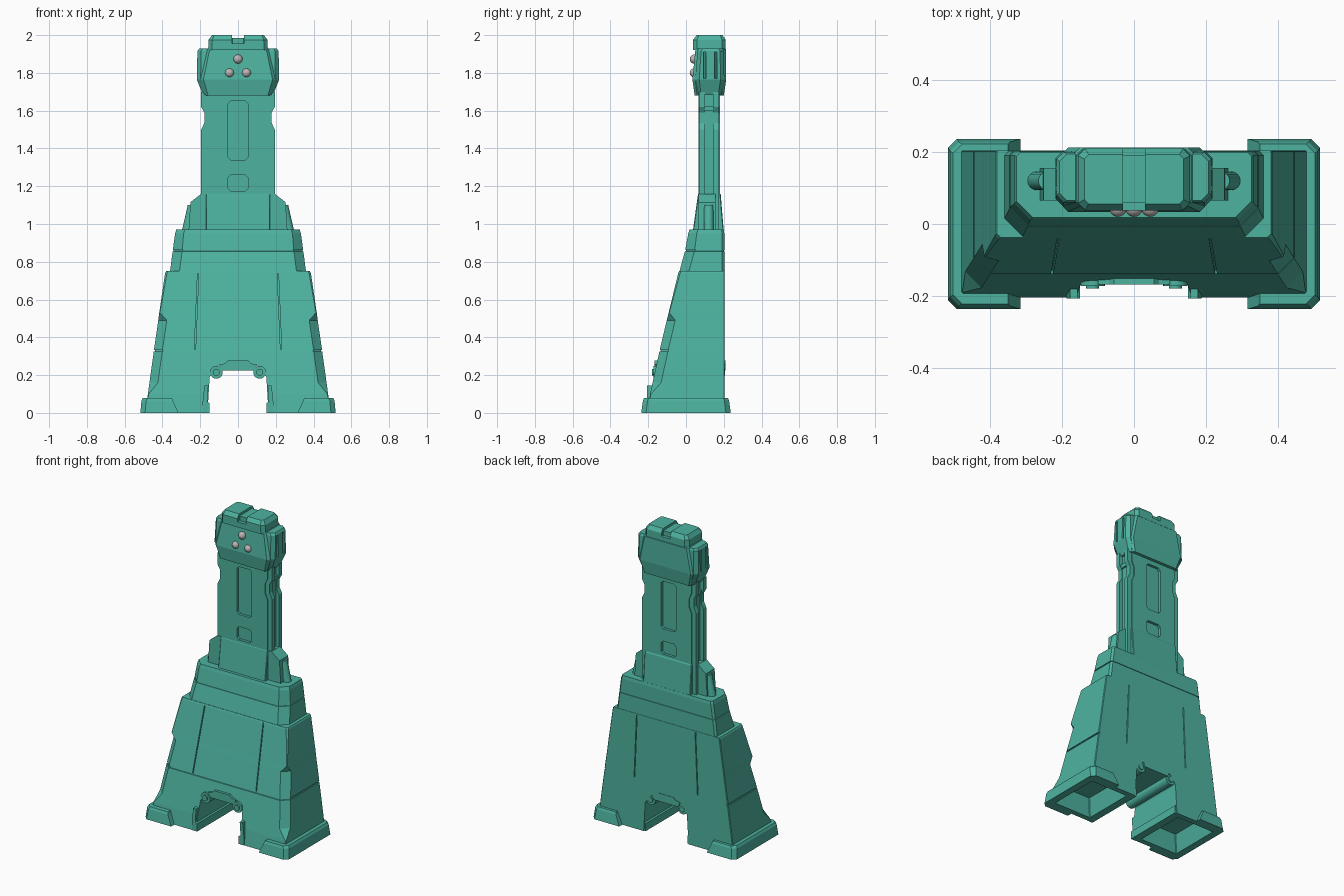
import bpy, bmesh, math
from mathutils import Matrix

cube = bpy.data.objects.get("Cube")
if cube:
    bpy.data.objects.remove(cube)


def material(name, color, rough):
    m = bpy.data.materials.new(name)
    m.use_nodes = True
    m.diffuse_color = color
    shader = m.node_tree.nodes["Principled BSDF"]
    shader.inputs["Base Color"].default_value = color
    shader.inputs["Roughness"].default_value = rough
    return m


TEAL = material("teal armour", (0.075, 0.45, 0.35, 1), 0.6)
GREY = material("pale grey lamp", (0.5, 0.46, 0.46, 1), 0.4)


def make(name, bm, mat=TEAL):
    bmesh.ops.recalc_face_normals(bm, faces=bm.faces[:])
    mesh = bpy.data.meshes.new(name)
    bm.to_mesh(mesh)
    bm.free()
    mesh.materials.append(mat)
    ob = bpy.data.objects.new(name, mesh)
    bpy.context.collection.objects.link(ob)
    return ob


def loft(name, rings):
    """Join matching closed rings of points and cap both ends."""
    bm = bmesh.new()
    loops = [[bm.verts.new(p) for p in ring] for ring in rings]
    n = len(loops[0])
    for a, b in zip(loops, loops[1:]):
        for i in range(n):
            j = (i + 1) % n
            bm.faces.new((a[i], a[j], b[j], b[i]))
    bm.faces.new(loops[0][::-1])
    bm.faces.new(loops[-1])
    return make(name, bm)


def ring(z, x0, x1, y0, y1, front=0.004, back=0.004):
    """Rectangle at height z with chamfered front and back corners."""
    f, b = front, back
    pts = [(x0 + f, y0), (x1 - f, y0), (x1, y0 + f), (x1, y1 - b),
           (x1 - b, y1), (x0 + b, y1), (x0, y1 - b), (x0, y0 + f)]
    return [(x, y, z) for x, y in pts]


def tower(name, levels):
    """Symmetric stack: z, half width, front y, back y, chamfers."""
    return loft(name, [ring(z, -w, w, *rest) for z, w, *rest in levels])


def prism(name, pts, y0, y1, side=1):
    """Extrude an x-z outline along y."""
    return loft(name, [[(x * side, y, z) for x, z in pts] for y in (y0, y1)])


def box(name, x0, x1, y0, y1, z0, z1, c=0.003):
    return loft(name, [ring(z, x0, x1, y0, y1, c, c) for z in (z0, z1)])


def mirrored(half):
    return half + [(-x, z) for x, z in reversed(half)]


def cut(ob, cutter, keep=False):
    cutter.hide_render = True
    mod = ob.modifiers.new("cut", 'BOOLEAN')
    mod.operation = 'DIFFERENCE'
    mod.solver = 'EXACT'
    mod.object = cutter
    bpy.context.view_layer.objects.active = ob
    bpy.ops.object.modifier_apply(modifier=mod.name)
    if not keep:
        bpy.data.objects.remove(cutter)


def cylinder(name, r, x, z, y0, y1):
    bm = bmesh.new()
    bmesh.ops.create_cone(bm, cap_ends=True, segments=20, radius1=r, radius2=r, depth=y1 - y0,
                          matrix=Matrix.Translation((x, (y0 + y1) / 2, z)) @ Matrix.Rotation(math.pi / 2, 4, 'X'))
    return make(name, bm)


def smooth(ob):
    bpy.ops.object.select_all(action='DESELECT')
    ob.select_set(True)
    bpy.context.view_layer.objects.active = ob
    bpy.ops.object.shade_smooth_by_angle(angle=math.radians(35))


# Lower body with cut-away front corners and a seam
B = 0.205
body = tower("lower_body", [
    (0, .49, -.205, B), (.1, .477, -.19, B), (.16, .469, -.177, B, .045),
    (.324, .446, -.141, B, .045), (.325, .44, -.135, B, .042), (.333, .439, -.133, B, .042),
    (.334, .445, -.139, B, .045), (.49, .422, -.102, B, .045), (.53, .417, -.092, B),
    (.74, .386, -.041, B, .01), (.75, .381, -.037, B, .01)])
cut(body, prism("arch_cutter", mirrored([(.168, -.1), (.15, .19), (.105, .25)]), -.5, .5))

for s, side in ((-1, "right"), (1, "left")):
    # Vertical panel seams, front and back
    for y_low, y_high, d in ((-.24, -.14, .112), (.198, .198, .1)):
        rings = []
        for z, x, y in ((.334, .225, y_low), (.742, .208, y_high)):
            a, b = sorted((s * x, s * (x + .006)))
            rings.append([(a, y, z), (b, y, z), (b, y + d, z), (a, y + d, z)])
        cut(body, loft("seam_cutter", rings))

    # Foot cladding with a slanted inner end
    foot_rings = []
    for z, xi, xo, y in ((0, .315, .517, .237), (.065, .345, .511, .228), (.08, .35, .503, .222)):
        half = [(xi, -y), (xo - .025, -y), (xo, -y + .025)]
        foot_rings.append([(s * x, v, z) for x, v in half + [(x, -v) for x, v in reversed(half)]])
    foot = loft(side + "_foot", foot_rings)
    # Hollow underside shared by the foot and the body
    hollow = loft("hollow_cutter", [ring(z, s * .335 - w, s * .335 + w, -d, d)
                                    for z, w, d in ((-.02, .14, .175), (.11, .105, .14))])
    cut(foot, hollow, keep=True)
    cut(body, hollow)

    # Inner leg plate and hinge roll
    prism(side + "_inner_leg_plate",
          [(.15, 0), (.15, .05), (.163, .06), (.157, .145), (.178, .145), (.188, .05), (.188, 0)],
          -.207, .2, s)
    smooth(cylinder(side + "_arch_roll", .034, s * .115, .215, -.172, .2))
    smooth(cylinder(side + "_arch_roll_pin", .018, s * .115, .215, -.18, .207))

# Arch bracket between the rolls
prism("arch_bracket", mirrored([(.09, .225), (.1, .255), (.07, .262), (.055, .277)]), -.168, .208)

# Two stepped tiers
tower("stepped_tier", [
    (.74, .361, -.037, .203, .05, .012), (.855, .346, -.006, .203, .05, .012),
    (.856, .341, -.002, .2, .05, .012), (.862, .34, 0, .2, .05, .012),
    (.863, .345, -.004, .203, .05, .012), (.95, .333, .012, .203, .045, .012),
    (.97, .327, .018, .2, .045, .012)])

# Collar around the base of the column
tower("collar", [(.96, .17, .036, .2), (1.155, .17, .063, .184), (1.162, .166, .067, .18)])
for s, side in ((-1, "right"), (1, "left")):
    prism(side + "_collar_wing", [(.15, .96), (.262, .96), (.252, 1.115), (.195, 1.16), (.15, 1.16)],
          .066, .156, s)
    # Rounded outer fin leaning inward
    fin = []
    for z, x in ((.96, .272), (1.1, .24)):
        arc = [(x + .026 * math.cos(t), .12 + .026 * math.sin(t))
               for t in (math.pi * (i / 8 - .5) for i in range(9))]
        fin.append([(s * u, v, z) for u, v in [(.2, .094)] + arc + [(.2, .146)]])
    smooth(loft(side + "_collar_fin", fin))

# Column: front and back plates around a recessed core, with waist notches
box("column_core", -.172, .172, .09, .155, .96, 1.7)
edge = [(.166, 1.1), (.166, 1.49), (.148, 1.53), (.148, 1.585), (.166, 1.625), (.166, 1.7)]
plates = [prism("column_front_plate", mirrored(edge), .065, .102),
          prism("column_back_plate", mirrored(edge), .142, .18)]
for s, side in ((-1, "right"), (1, "left")):
    shape = [(.14, .96), (.195, .96), (.195, 1.5), (.178, 1.535), (.178, 1.59), (.195, 1.62),
             (.195, 1.7), (.14, 1.7)]
    for name, y0, y1 in (("front", .07, .1), ("back", .143, .174)):
        prism(side + "_" + name + "_rail", shape, y0, y1, s)
    box(side + "_rail_clip", *sorted((s * .16, s * .183)), .09, .15, 1.6, 1.625)

# Long and short slots on both plates
c = .014
for plate, y0, y1 in zip(plates, (0, .163), (.082, .3)):
    for z0, z1 in ((1.34, 1.65), (1.175, 1.26)):
        cut(plate, prism("slot_cutter", mirrored([(.053 - c, z0), (.053, z0 + c),
                                                  (.053, z1 - c), (.053 - c, z1)]), y0, y1))

# Head with faceted cheeks
tower("head", [(1.68, .17, .046, .2, .012, .012), (1.765, .198, .034, .213, .015, .015),
               (1.925, .165, .05, .212, .015, .015), (1.93, .16, .054, .208, .015, .015)])
for s, side in ((-1, "right"), (1, "left")):
    cheek = []
    for z, x, y0, y1 in ((1.682, .185, .06, .19), (1.765, .218, .05, .203),
                         (1.915, .215, .06, .2), (1.928, .207, .066, .194)):
        a, b = sorted((s * .1, s * x))
        cheek.append(ring(z, a, b, y0, y1, .02, .02))
    cheek_ob = loft(side + "_cheek", cheek)
    cut(cheek_ob, box("cheek_cutter", *sorted((s * .205, s * .3)), .092, .105, 1.77, 1.91))
    cut(cheek_ob, box("cheek_cutter", *sorted((s * .205, s * .3)), .15, .163, 1.77, 1.91))

# Cap with a central channel
cap = tower("cap", [(1.92, .158, .038, .21, .02, .02), (1.975, .156, .038, .21, .02, .02),
                    (2, .138, .056, .193, .012, .012)])
cut(cap, box("channel_cutter", -.031, .031, -.1, .4, 1.985, 2.1))
for y0, y1 in ((-.1, .06), (.19, .4)):
    cut(cap, box("channel_cutter", -.031, .031, y0, y1, 1.955, 2.1))

# Three round lamps
for i, (x, z) in enumerate(((0, 1.873), (-.045, 1.8), (.045, 1.8))):
    bm = bmesh.new()
    bmesh.ops.create_uvsphere(bm, u_segments=20, v_segments=12, radius=.024,
                              matrix=Matrix.Translation((x, .044, z)))
    smooth(make("lamp_%d" % (i + 1), bm, GREY))
